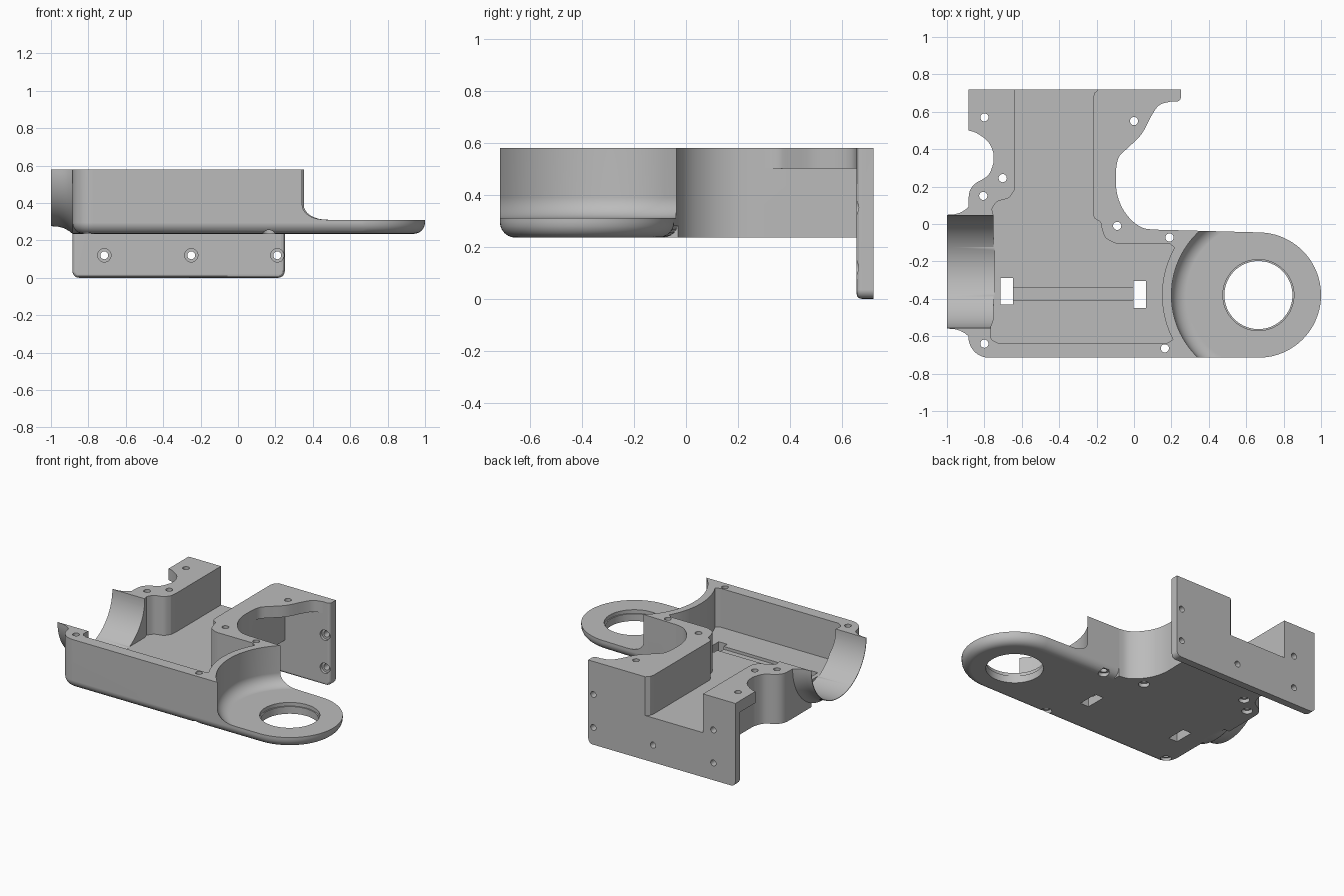
import bpy, bmesh
from math import sin, cos, pi, radians
from mathutils import Vector

if "Cube" in bpy.data.objects:
    bpy.data.objects.remove(bpy.data.objects["Cube"])

TOP, BASE, FLOOR = 0.58, 0.235, 0.31
RING = (0.665, -0.38)

grey = bpy.data.materials.new("plain grey")
grey.use_nodes = True
grey.diffuse_color = (0.5, 0.5, 0.5, 1)
grey.node_tree.nodes["Principled BSDF"].inputs["Base Color"].default_value = (0.5, 0.5, 0.5, 1)


def arc(c, r, a0, a1, n=24):
    angles = [radians(a0 + (a1 - a0) * i / n) for i in range(n + 1)]
    return [(c[0] + r * cos(a), c[1] + r * sin(a)) for a in angles]


def smooth(pts, n=5):
    """Curve passing through all the points."""
    p = [Vector(q) for q in [pts[0]] + pts + [pts[-1]]]
    out = []
    for a, b, c, d in zip(p, p[1:], p[2:], p[3:]):
        for i in range(n):
            t = i / n
            v = b + (c - a) * (t / 2) + (a * 2 - b * 5 + c * 4 - d) * (t * t / 2)
            out.append(tuple(v + (b * 3 - a - c * 3 + d) * (t ** 3 / 2)))
    return out + [pts[-1]]


def finish(name, bm):
    bmesh.ops.recalc_face_normals(bm, faces=bm.faces)
    mesh = bpy.data.meshes.new(name)
    bm.to_mesh(mesh)
    bm.free()
    mesh.materials.append(grey)
    obj = bpy.data.objects.new(name, mesh)
    bpy.context.collection.objects.link(obj)
    return obj


def prism(name, outline, z0, z1, round_bottom=0):
    bm = bmesh.new()
    face = bm.faces.new([bm.verts.new((x, y, z0)) for x, y in outline])
    rim = list(face.edges)
    ext = bmesh.ops.extrude_face_region(bm, geom=[face], use_keep_orig=True)
    moved = [g for g in ext["geom"] if isinstance(g, bmesh.types.BMVert)]
    bmesh.ops.translate(bm, verts=moved, vec=(0, 0, z1 - z0))
    if round_bottom:
        bmesh.ops.recalc_face_normals(bm, faces=bm.faces)
        bmesh.ops.bevel(bm, geom=rim, offset=round_bottom, segments=6, profile=0.5,
                        affect='EDGES', clamp_overlap=False)
    return finish(name, bm)


def lathe(name, profiles, steps):
    """Closed solids of revolution: each item is (origin, axis, [(distance, radius)])."""
    bm = bmesh.new()
    for origin, axis, profile in profiles:
        turn = Vector(axis).to_track_quat('Z', 'Y')
        rings = []
        for h, r in profile:
            rings.append([bm.verts.new(Vector(origin) + turn @ Vector(
                (r * cos(2 * pi * i / steps), r * sin(2 * pi * i / steps), h))) for i in range(steps)])
        for a, b in zip(rings, rings[1:]):
            for i in range(steps):
                j = (i + 1) % steps
                bm.faces.new((a[i], a[j], b[j], b[i]))
        bm.faces.new(rings[0])
        bm.faces.new(rings[-1])
    return finish(name, bm)


def rect(x0, x1, y0, y1):
    return [(x0, y0), (x1, y0), (x1, y1), (x0, y1)]


def combine(target, other, operation):
    mod = target.modifiers.new(operation, 'BOOLEAN')
    mod.operation = operation
    mod.solver = 'EXACT'
    mod.object = other
    bpy.context.view_layer.objects.active = target
    bpy.ops.object.modifier_apply(modifier=mod.name)
    bpy.data.objects.remove(other)


# Front tray with the ring-shaped end and a rounded underside
housing = prism("housing", arc(RING, 0.335, -90, 88, 40)
                + [(0.3, -0.035), (0.1, -0.03), (-0.8, 0), (-0.885, -0.02)]
                + arc((-0.775, -0.605), 0.11, 180, 270, 10), BASE, TOP, 0.06)

# Flared pipe stub on the side
stub = lathe("pipe_stub", [((-1, -0.255, TOP), (1, 0, 0), [
    (0, 0.304), (0.04, 0.307), (0.07, 0.315), (0.095, 0.329), (0.115, 0.345), (0.2, 0.345)])], 96)
combine(stub, prism("stub_trim", rect(-1.2, 0, -1, 1), TOP, 1.2), 'DIFFERENCE')
combine(housing, stub, 'UNION')

# Narrow neck running to the back plate
right_side = smooth([(0.1, -0.03), (0.04, -0.018), (-0.02, 0.027), (-0.07, 0.1), (-0.095, 0.19), (-0.095, 0.3)])
left_side = smooth([(-0.75, 0.33), (-0.78, 0.26), (-0.85, 0.215), (-0.88, 0.17), (-0.885, 0.1)])
combine(housing, prism("neck", [(0.1, -0.12)] + right_side + [(-0.095, 0.69), (-0.75, 0.69)]
                       + left_side + [(-0.885, -0.12)], BASE, TOP), 'UNION')

# Shelves that brace the back plate
brace = smooth([(-0.095, 0.3), (-0.08, 0.36), (-0.03, 0.41), (0.04, 0.48), (0.1, 0.59),
                (0.14, 0.638), (0.2, 0.655), (0.24, 0.665), (0.25, 0.69)])
combine(housing, prism("right_brace", [(-0.15, 0.3)] + brace + [(-0.15, 0.69)], 0.5, TOP), 'UNION')
brace = smooth([(-0.885, 0.5), (-0.84, 0.485), (-0.78, 0.44), (-0.75, 0.375), (-0.75, 0.33)])
combine(housing, prism("left_brace", [(-0.7, 0.69), (-0.885, 0.69)] + brace + [(-0.7, 0.33)],
                       0.5, TOP), 'UNION')

# Back plate with rounded front edges
bm = bmesh.new()
bmesh.ops.create_cube(bm, size=1)
for v in bm.verts:
    v.co = (-0.3175 + v.co.x * 1.135, 0.6875 + v.co.y * 0.065, TOP / 2 + v.co.z * TOP)
corners = [e for e in bm.edges if all(v.co.z < 0.01 for v in e.verts)
           and abs(e.verts[0].co.x - e.verts[1].co.x) < 0.01]
bmesh.ops.bevel(bm, geom=corners, offset=0.035, segments=5, profile=0.5, affect='EDGES')
front = [e for e in bm.edges if all(v.co.y < 0.66 for v in e.verts)
         and sum(v.co.z for v in e.verts) < 1.1]
bmesh.ops.bevel(bm, geom=front, offset=0.02, segments=3, profile=0.5, affect='EDGES')
combine(housing, finish("back_plate", bm), 'UNION')

# Inner cavity, open through the back plate
cavity = ([(-0.635, 0.8), (-0.635, 0.22)]
          + smooth([(-0.64, 0.18), (-0.67, 0.14), (-0.73, 0.12), (-0.76, 0.08)])
          + [(-0.75, 0.04), (-0.75, -0.51)]
          + smooth([(-0.765, -0.55), (-0.765, -0.61), (-0.73, -0.635)])
          + [(0.18, -0.635)] + arc(RING, 0.515, 207.5, 150.5)
          + [(0.19, -0.105), (-0.08, -0.105)]
          + smooth([(-0.1, -0.103), (-0.15, -0.075), (-0.17, -0.03), (-0.18, 0.01), (-0.21, 0.03), (-0.22, 0.06)])
          + [(-0.22, 0.67), (-0.212, 0.7), (-0.19, 0.72), (-0.19, 0.8)])
combine(housing, prism("cavity_cutter", cavity, FLOOR, 0.8), 'DIFFERENCE')
combine(housing, lathe("pipe_cutter", [((-1.1, -0.255, TOP), (1, 0, 0), [(0, 0.3), (0.355, 0.3)])], 96),
        'DIFFERENCE')

# Stepped-down ring with a filleted wall and a lipped hole
fillet = [(z, r) for r, z in arc((0.385, FLOOR + 0.08), 0.08, 270, 360, 8)]
combine(housing, lathe("ring_cutter", [((*RING, 0), (0, 0, 1), fillet + [(0.8, 0.465)])], 96), 'DIFFERENCE')
combine(housing, lathe("hole_cutter", [((*RING, 0), (0, 0, 1), [
    (0.1, 0.182), (0.285, 0.182), (0.285, 0.19), (0.5, 0.19)])], 64), 'DIFFERENCE')

# Floor groove and two strap slots
for name, outline, z in (("groove", rect(-0.66, 0.01, -0.41, -0.34), 0.29),
                         ("left_slot", rect(-0.715, -0.648, -0.43, -0.29), 0.1),
                         ("right_slot", rect(-0.003, 0.063, -0.45, -0.305), 0.1)):
    combine(housing, prism(name, outline, z, 0.5), 'DIFFERENCE')

# Screw holes with wider heads, through the walls and the back plate
screws = [(-0.8, 0.57), (-0.702, 0.245), (-0.806, 0.15), (-0.8, -0.64),
          (0.165, -0.665), (0.19, -0.072), (-0.09, -0.01), (0, 0.55)]
plate_screws = [(-0.715, 0.12), (-0.25, 0.12), (0.21, 0.12), (-0.715, 0.35), (0.21, 0.35)]
drills = [((x, y, 0.1), (0, 0, 1), [(0, 0.035), (0.16, 0.035), (0.16, 0.022), (0.6, 0.022)])
          for x, y in screws]
drills += [((x, 0.62, z), (0, 1, 0), [(0, 0.036), (0.055, 0.036), (0.055, 0.021), (0.2, 0.021)])
           for x, z in plate_screws]
combine(housing, lathe("screw_cutter", drills, 20), 'DIFFERENCE')

# Smooth curved walls, keep crisp edges
bpy.ops.object.select_all(action='DESELECT')
housing.select_set(True)
bpy.context.view_layer.objects.active = housing
bpy.ops.object.shade_smooth_by_angle(angle=radians(30))
weighted = housing.modifiers.new("even_shading", 'WEIGHTED_NORMAL')
weighted.keep_sharp = True
